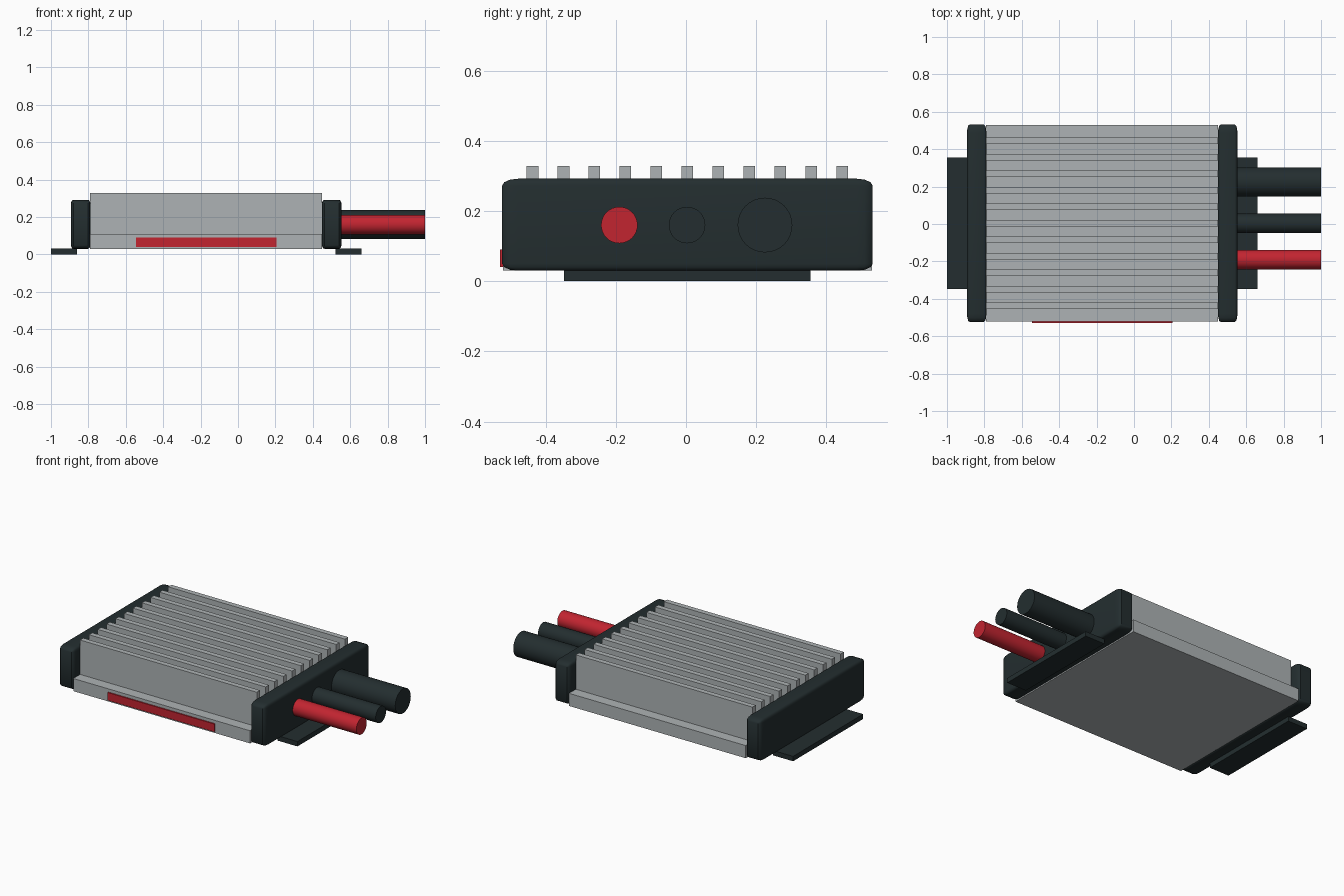
import bpy, bmesh, math
from mathutils import Matrix

if "Cube" in bpy.data.objects:
    bpy.data.objects.remove(bpy.data.objects["Cube"])

CY = 0.004  # centre line of the housing


def material(name, rgb):
    m = bpy.data.materials.new(name)
    m.diffuse_color = (*rgb, 1)
    m.use_nodes = True
    m.node_tree.nodes["Principled BSDF"].inputs["Base Color"].default_value = m.diffuse_color
    return m


GREY = material("aluminium grey", (0.42, 0.45, 0.46))
DARK = material("dark plastic", (0.017, 0.027, 0.029))
RED = material("red", (0.54, 0.018, 0.03))


def finish(bm, name, mat, smooth=False):
    bmesh.ops.recalc_face_normals(bm, faces=bm.faces)
    me = bpy.data.meshes.new(name)
    bm.to_mesh(me)
    bm.free()
    me.materials.append(mat)
    ob = bpy.data.objects.new(name, me)
    bpy.context.collection.objects.link(ob)
    if smooth:
        bpy.ops.object.select_all(action='DESELECT')
        ob.select_set(True)
        bpy.context.view_layer.objects.active = ob
        bpy.ops.object.shade_smooth_by_angle(angle=math.radians(35))
    return ob


def box(name, mat, x, y, z, bevel=None):
    """Box from ranges; bevel is a separate width for each axis."""
    bm = bmesh.new()
    s = bevel or (1, 1, 1)
    size = [(r[1] - r[0]) / k for r, k in zip((x, y, z), s)]
    bmesh.ops.create_cube(bm, size=1, matrix=Matrix.Diagonal((*size, 1)))
    if bevel:
        bmesh.ops.bevel(bm, geom=bm.edges[:], offset=1, segments=3,
                        profile=0.5, affect='EDGES')
    bmesh.ops.transform(bm, verts=bm.verts, matrix=Matrix.Translation(
        [sum(r) / 2 for r in (x, y, z)]) @ Matrix.Diagonal((*s, 1)))
    return finish(bm, name, mat, bool(bevel))


# Finned heat sink: comb-shaped profile extruded along x
profile = [(-0.526, 0.11), (-0.526, 0.03), (0.526, 0.03), (0.526, 0.11)]
PITCH, HALF, FLOOR, TOP = 0.0883, 0.0165, 0.20, 0.328
for i in range(5, -6, -1):
    y = i * PITCH
    right = 0.11 if i == 5 else FLOOR
    left = 0.11 if i == -5 else FLOOR
    profile += [(y + HALF, right), (y + HALF, TOP),
                (y - HALF, TOP), (y - HALF, left)]
bm = bmesh.new()
face = bm.faces.new([bm.verts.new((-0.79, y + CY, z)) for y, z in profile])
ext = bmesh.ops.extrude_face_region(bm, geom=[face], use_keep_orig=True)
bmesh.ops.translate(bm, vec=(1.24, 0, 0),
                    verts=[v for v in ext["geom"] if isinstance(v, bmesh.types.BMVert)])
finish(bm, "finned_heat_sink", GREY)

# Rounded end caps and the mounting tabs below them
for side, cap_x, tab_x in (("left", (-0.893, -0.789), (-1.0, -0.86)),
                           ("right", (0.449, 0.553), (0.52, 0.66))):
    box(side + "_end_cap", DARK, cap_x, (CY - 0.528, CY + 0.528), (0.03, 0.292),
        bevel=(0.014, 0.045, 0.02))
    box(side + "_mounting_tab", DARK, tab_x, (CY - 0.351, CY + 0.351), (0, 0.031))

# Red label plate on the front
box("front_label", RED, (-0.545, 0.205), (-0.53, -0.521), (0.04, 0.09))

# Cables leaving the right cap
for name, mat, y, r in (("red_cable", RED, -0.19, 0.052),
                        ("thin_black_cable", DARK, 0.003, 0.052),
                        ("thick_black_cable", DARK, 0.225, 0.078)):
    bm = bmesh.new()
    bmesh.ops.create_cone(bm, cap_ends=True, segments=32, radius1=r, radius2=r, depth=0.47,
                          matrix=Matrix.Translation((0.765, y, 0.16))
                          @ Matrix.Rotation(math.pi / 2, 4, 'Y'))
    finish(bm, name, mat, True)
